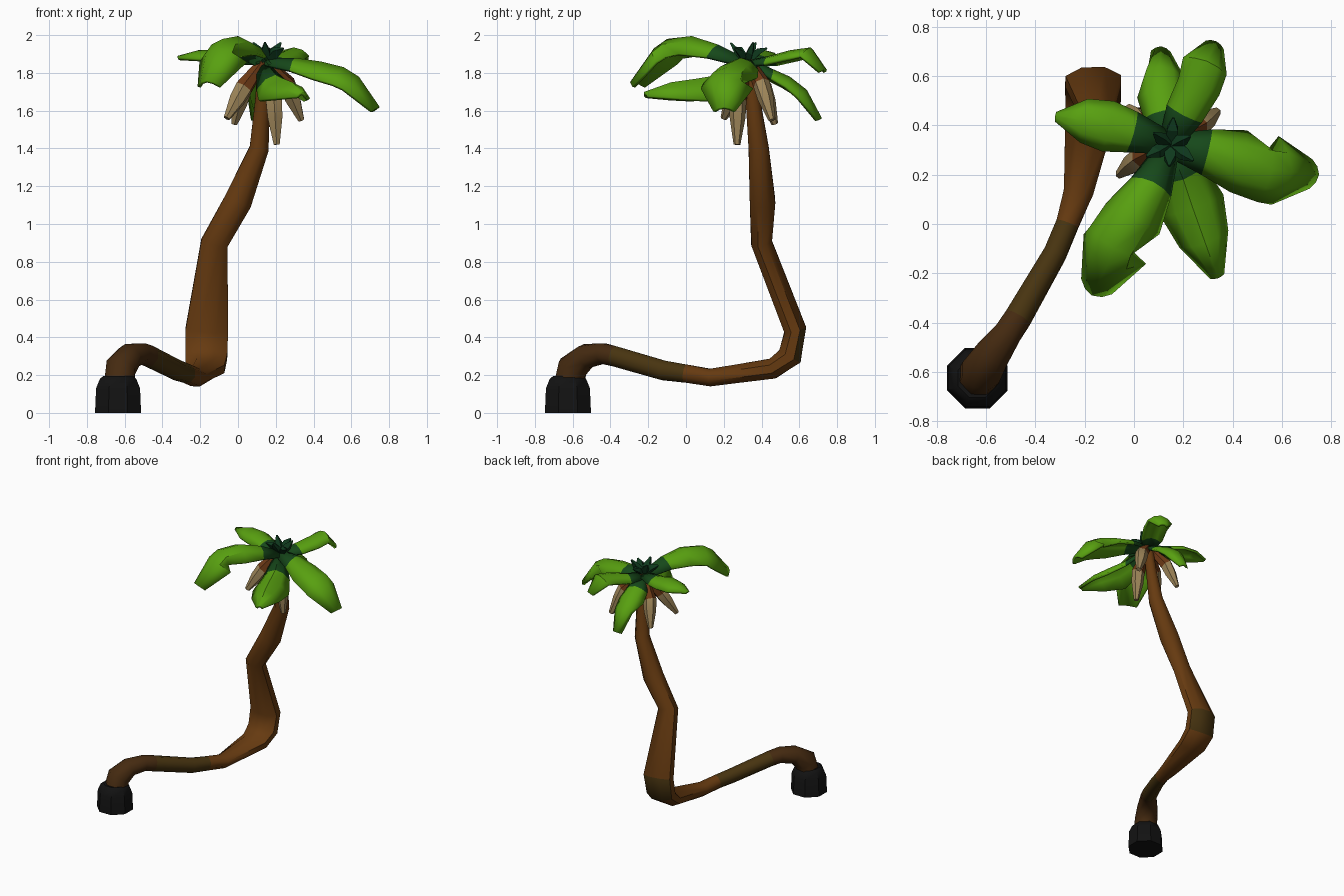
import bpy, bmesh, math
from mathutils import Vector

cube = bpy.data.objects.get("Cube")
if cube:
    bpy.data.objects.remove(cube, do_unlink=True)


def material(name, hex_code):
    rgb = [int(hex_code[i:i + 2], 16) / 255 for i in (0, 2, 4)]
    col = [c / 12.92 if c < 0.04 else ((c + 0.055) / 1.055) ** 2.4 for c in rgb] + [1]
    m = bpy.data.materials.new(name)
    m.use_nodes = True
    m.diffuse_color = col
    bsdf = next(n for n in m.node_tree.nodes if n.type == 'BSDF_PRINCIPLED')
    bsdf.inputs["Base Color"].default_value = col
    bsdf.inputs["Roughness"].default_value = 0.9
    return m


black = material("black", "121212")
brown = material("bark brown", "663A10")
dark_brown = material("dark bark", "452A10")
olive = material("mossy bark", "483410")
husk = material("husk brown", "6E3A16")
tan = material("pod tan", "9C8458")
green = material("leaf green", "58A010")
dark_green = material("dark leaf green", "16481A")
tuft_green = material("tuft green", "0F3A1E")


def make_object(name, bm, mats, angle):
    me = bpy.data.meshes.new(name)
    bm.to_mesh(me)
    bm.free()
    ob = bpy.data.objects.new(name, me)
    bpy.context.collection.objects.link(ob)
    for m in mats:
        me.materials.append(m)
    bpy.ops.object.select_all(action='DESELECT')
    ob.select_set(True)
    bpy.context.view_layer.objects.active = ob
    bpy.ops.object.shade_smooth_by_angle(angle=math.radians(angle))
    return ob


def tangents(pts):
    n = len(pts) - 1
    return [(pts[min(i + 1, n)] - pts[max(i - 1, 0)]).normalized() for i in range(n + 1)]


def tube(name, path, mats, strip_mat, sides=8, angle=50):
    """Closed tube through (x, y, z, width, depth) stations; strip_mat(i, face) picks colour."""
    bm = bmesh.new()
    pts = [Vector(p[:3]) for p in path]
    rings = []
    for p, t, s in zip(pts, tangents(pts), path):
        a = (Vector((1, 0, 0)) - t * t.x).normalized()
        b = t.cross(a)
        angs = [2 * math.pi * (k + 0.5) / sides for k in range(sides)]
        rings.append([bm.verts.new(p + a * s[3] * math.cos(g) + b * s[4] * math.sin(g))
                      for g in angs])
    strips = []
    for i in range(len(rings) - 1):
        for k in range(sides):
            j = (k + 1) % sides
            strips.append((i, bm.faces.new((rings[i][k], rings[i][j],
                                            rings[i + 1][j], rings[i + 1][k]))))
    strips.append((0, bm.faces.new(rings[0][::-1])))
    strips.append((len(rings) - 2, bm.faces.new(rings[-1])))
    bm.normal_update()
    for i, f in strips:
        f.material_index = strip_mat(i, f)
    return make_object(name, bm, mats, angle)


# Base socket
SX, SY = -0.635, -0.625
tube("base_socket", [(SX, SY, z, r, r) for z, r in
                     ((0, .132), (.13, .126), (.18, .104), (.195, .085))],
     [black], lambda i, f: 0, angle=30)

# Crooked trunk
trunk_path = [
    (-.63, -.62, .15, .085, .085), (-.62, -.60, .24, .085, .085),
    (-.575, -.53, .30, .075, .068), (-.51, -.44, .315, .062, .058),
    (-.47, -.38, .30, .058, .058), (-.32, -.12, .225, .05, .056),
    (-.27, 0, .208, .05, .052), (-.225, .13, .187, .065, .05),
    (-.175, .46, .235, .112, .058), (-.168, .55, .30, .12, .07),
    (-.165, .578, .44, .122, .064), (-.125, .40, .90, .077, .06),
    (0, .405, 1.12, .08, .073), (.112, .385, 1.40, .055, .058),
    (.13, .355, 1.65, .043, .042), (.14, .33, 1.87, .036, .036)]


def bark(i, f):
    if i < 4:
        return 1
    c = f.calc_center_median()
    mossy_elbow = i == 9 and f.normal.y > 0.5
    return 2 if i < 6 or mossy_elbow else 0


tube("trunk", trunk_path, [brown, dark_brown, olive], bark)


# Fronds: arched strips with a central ridge and an optional torn notch
def frond(name, spine, widths, droop, notch=None):
    bm = bmesh.new()
    pts = [Vector(p) for p in spine]
    rows = []
    for i, (p, t) in enumerate(zip(pts, tangents(pts))):
        side = t.cross(Vector((0, 0, 1))).normalized()
        up = side.cross(t)
        row = []
        for s in (-1, -.55, 0, .55, 1):
            w = widths[i] * s
            if notch and notch[0] == i and s * notch[1] > 0.9:
                w *= 0.55
            row.append(bm.verts.new(p + side * w - up * droop * s * s * widths[i] / .12))
        rows.append(row)
    for i in range(len(rows) - 1):
        for k in range(4):
            f = bm.faces.new((rows[i][k], rows[i][k + 1], rows[i + 1][k + 1], rows[i + 1][k]))
            f.material_index = 1 if i == 0 else 0
    bm.normal_update()
    if sum(f.normal.z for f in bm.faces) < 0:
        bmesh.ops.reverse_faces(bm, faces=bm.faces[:])
    ob = make_object(name, bm, [green, dark_green], 45)
    mod = ob.modifiers.new("thickness", 'SOLIDIFY')
    mod.thickness = 0.018
    mod.offset = -1


frond("frond_right",
      [(.13, .33, 1.88), (0, .37, 1.90), (-.1, .395, 1.925), (-.21, .42, 1.92), (-.32, .435, 1.89)],
      (.05, .085, .105, .09, .02), .06)
frond("frond_front_right",
      [(.14, .31, 1.88), (.08, .17, 1.95), (.0, .03, 1.995), (-.08, -.10, 1.98),
       (-.11, -.17, 1.93), (-.17, -.29, 1.76)],
      (.05, .09, .125, .13, .14, .07), .09, (3, -1))
frond("frond_front_left",
      [(.15, .30, 1.85), (.2, .18, 1.79), (.24, .06, 1.77), (.29, -.08, 1.75), (.34, -.22, 1.70)],
      (.05, .10, .135, .105, .03), .10)
frond("frond_left",
      [(.15, .32, 1.88), (.30, .29, 1.88), (.44, .25, 1.86), (.56, .22, 1.83),
       (.64, .21, 1.78), (.75, .20, 1.62)],
      (.05, .095, .13, .14, .14, .06), .08, (3, -1))
frond("frond_back_left",
      [(.15, .34, 1.87), (.20, .44, 1.89), (.26, .55, 1.92), (.295, .66, 1.935), (.335, .74, 1.82)],
      (.05, .08, .09, .095, .04), .06)
frond("frond_back_right",
      [(.14, .35, 1.87), (.12, .46, 1.82), (.11, .55, 1.78), (.105, .64, 1.71), (.11, .72, 1.56)],
      (.05, .085, .10, .10, .04), .07, (3, -1))

# Hanging pods on husk stalks
pods = {"front_left": ((.19, .275, 1.66), (.205, .27, 1.42)),
        "back_left": ((.26, .40, 1.74), (.335, .455, 1.55)),
        "front_right": ((.03, .27, 1.72), (-.06, .20, 1.56)),
        "back_right": ((.03, .41, 1.72), (-.02, .47, 1.53))}
for label, (top, tip) in pods.items():
    a, b = Vector(top), Vector(tip)
    mid = a.lerp(b, 0.4)
    tube("pod_" + label,
         [(.14, .33, 1.87, .025, .025), (*a, .05, .046), (*mid, .045, .042), (*b, .018, .018)],
         [husk, tan], lambda i, f: 1 if i else 0, sides=6, angle=40)

# Small spiky tuft on the crown
for n in range(6):
    g = math.radians(25 + 60 * n)
    reach = .11 if n % 2 else .085
    x, y = .15 + reach * math.cos(g), .32 + reach * math.sin(g)
    tube("crown_spike_%d" % (n + 1),
         [(.15, .32, 1.86, .03, .03),
          (.15 + .6 * (x - .15), .32 + .6 * (y - .32), 1.915, .032, .022),
          (x, y, 1.96 - .03 * (n % 2), .006, .006)],
         [tuft_green], lambda i, f: 0, sides=4, angle=20)
